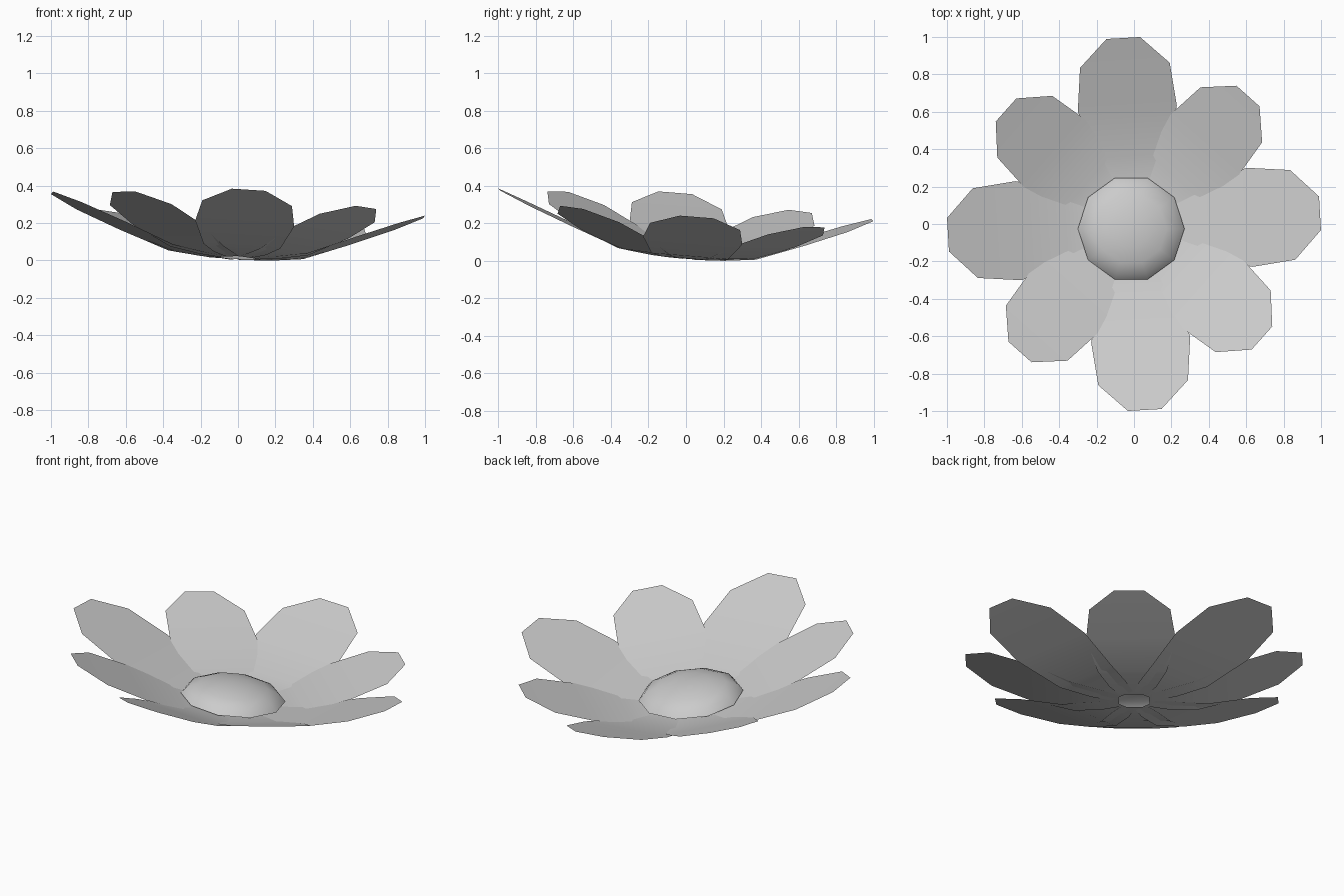
import bpy, math
from mathutils import Vector, Matrix

if "Cube" in bpy.data.objects:
    bpy.data.objects.remove(bpy.data.objects["Cube"])

# (distance from centre, half width, height) along one petal
PETAL = [(0.09, 0.085, 0.018), (0.19, 0.14, 0.026), (0.36, 0.205, 0.05),
         (0.62, 0.265, 0.15), (0.85, 0.24, 0.24), (0.996, 0.09, 0.30)]
# (radius, height) of the flower centre
DOME = [(0.285, 0.05), (0.255, 0.085), (0.19, 0.115), (0.10, 0.135)]
SIDES = 10

# the whole flower leans towards the back right
LEAN = Matrix(((1, 0, 0, 0), (0, 1, 0, 0), (-0.06, -0.085, 1, -0.003), (0, 0, 0, 1)))


def make(name, verts, faces, matrix):
    mesh = bpy.data.meshes.new(name)
    mesh.from_pydata([matrix @ Vector(v) for v in verts], [], faces)
    obj = bpy.data.objects.new(name, mesh)
    bpy.context.collection.objects.link(obj)
    bpy.ops.object.select_all(action='DESELECT')
    obj.select_set(True)
    bpy.context.view_layer.objects.active = obj
    bpy.ops.object.shade_smooth_by_angle(angle=math.radians(35))
    return obj


# petals: long ones on the axes, shorter ones on the diagonals
petal_verts = [(u, s * w, z) for u, w, z in PETAL for s in (-1, 1)]
petal_faces = [(2 * i, 2 * i + 2, 2 * i + 3, 2 * i + 1) for i in range(len(PETAL) - 1)]
for k in range(8):
    size = 1.0 if k % 2 == 0 else 0.92
    turn = Matrix.Rotation(math.radians(3.3 + 45 * k), 4, 'Z')
    kind = "long_petal" if k % 2 == 0 else "short_petal"
    make(f"{kind}_{k // 2 + 1}", petal_verts, petal_faces,
         LEAN @ turn @ Matrix.Scale(size, 4))

# domed centre, open underneath
dome_verts = [(r * math.cos(2 * math.pi * i / SIDES), r * math.sin(2 * math.pi * i / SIDES), z)
              for r, z in DOME for i in range(SIDES)] + [(0, 0, 0.142)]
dome_faces = []
for j in range(len(DOME) - 1):
    for i in range(SIDES):
        a, b = j * SIDES + i, j * SIDES + (i + 1) % SIDES
        dome_faces.append((a, b, b + SIDES, a + SIDES))
last = (len(DOME) - 1) * SIDES
dome_faces += [(last + i, last + (i + 1) % SIDES, len(dome_verts) - 1) for i in range(SIDES)]
make("flower_centre", dome_verts, dome_faces,
     LEAN @ Matrix.Translation((-0.015, -0.025, 0)))
